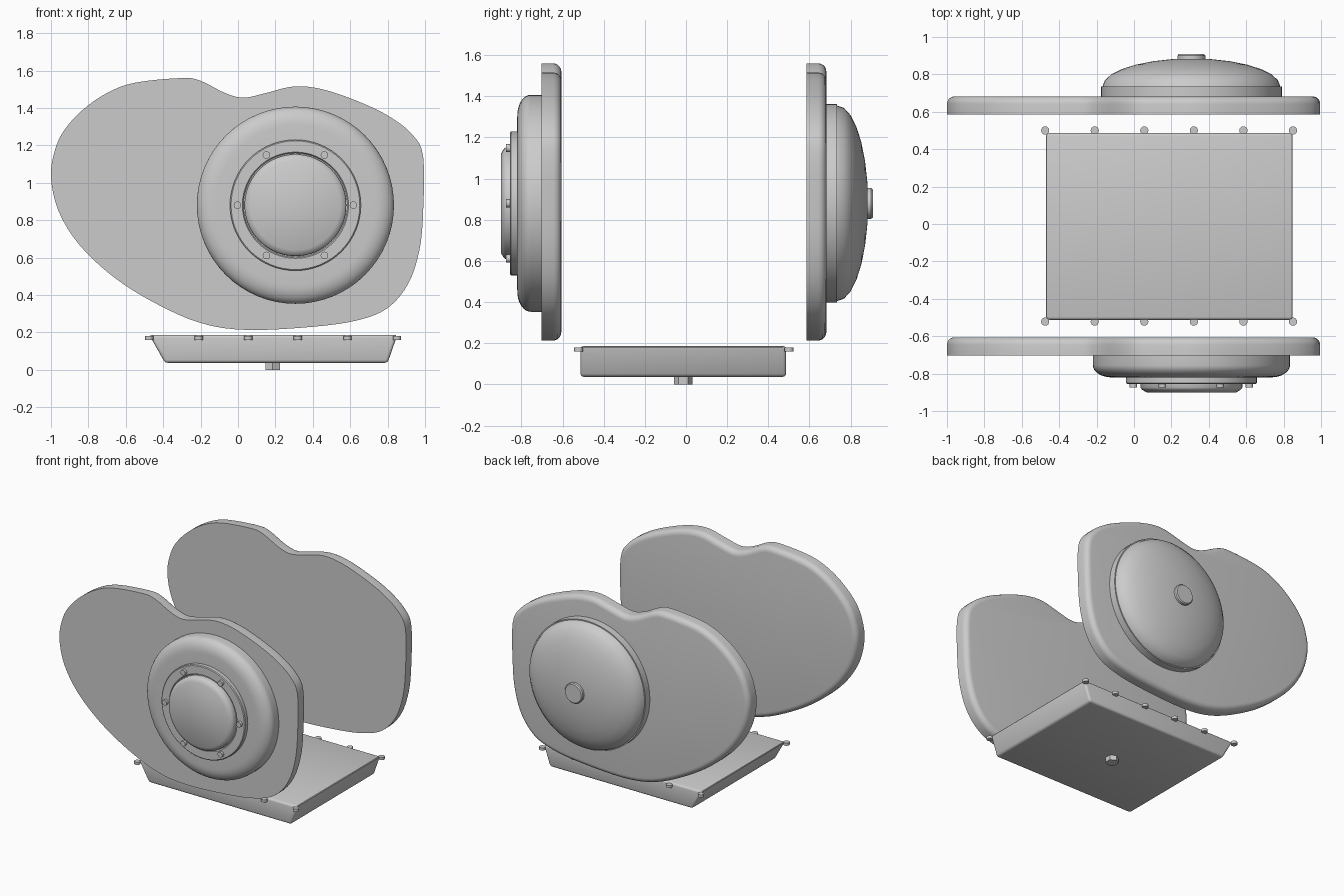
import bpy, bmesh, math
from mathutils import Vector, Matrix

cube = bpy.data.objects.get("Cube")
if cube:
    bpy.data.objects.remove(cube, do_unlink=True)

metal = bpy.data.materials.new("light_grey_metal")
metal.use_nodes = True
grey = (0.6, 0.6, 0.6, 1)
metal.diffuse_color = grey
metal.node_tree.nodes["Principled BSDF"].inputs["Base Color"].default_value = grey

HUB_X, HUB_Z = 0.307, 0.88


def finish(name, bm, angle=35):
    bmesh.ops.recalc_face_normals(bm, faces=bm.faces)
    mesh = bpy.data.meshes.new(name)
    bm.to_mesh(mesh)
    bm.free()
    ob = bpy.data.objects.new(name, mesh)
    bpy.context.collection.objects.link(ob)
    mesh.materials.append(metal)
    bpy.ops.object.select_all(action="DESELECT")
    ob.select_set(True)
    bpy.context.view_layer.objects.active = ob
    bpy.ops.object.shade_smooth_by_angle(angle=math.radians(angle))
    return ob


def lathe(name, profile, steps=64, angle=35):
    """Spin (radius, y) points about the hub axis."""
    bm = bmesh.new()
    verts = [bm.verts.new((r, y, 0)) for r, y in profile]
    edges = [bm.edges.new(pair) for pair in zip(verts, verts[1:])]
    bmesh.ops.spin(bm, geom=verts + edges, cent=(0, 0, 0), axis=(0, 1, 0),
                   angle=math.tau, steps=steps)
    bmesh.ops.remove_doubles(bm, verts=bm.verts, dist=0.0005)
    bmesh.ops.translate(bm, verts=bm.verts, vec=(HUB_X, 0, HUB_Z))
    return finish(name, bm, angle)


def arc(r, y, radius_r, radius_y, steps):
    """Quarter ellipse about (r, y), from the rim to the crown."""
    turns = [math.pi / 2 * i / steps for i in range(steps + 1)]
    return [(r + radius_r * math.cos(t), y + radius_y * math.sin(t)) for t in turns]


def bolt(name, centre, radius, depth, sides, along_y=False):
    bm = bmesh.new()
    turn = Matrix.Rotation(math.pi / 2, 4, "X") if along_y else Matrix()
    bmesh.ops.create_cone(bm, cap_ends=True, segments=sides, radius1=radius,
                          radius2=radius, depth=depth,
                          matrix=Matrix.Translation(centre) @ turn)
    return finish(name, bm)


def smooth_loop(points, steps=4):
    """Closed Catmull-Rom curve through the points."""
    pts = [Vector(p) for p in points]
    out = []
    for i in range(len(pts)):
        a, b, c, d = (pts[(i + k) % len(pts)] for k in (-1, 0, 1, 2))
        for s in range(steps):
            t = s / steps
            out.append(b + (c - a) * t / 2 + (a * 2 - b * 5 + c * 4 - d) * t**2 / 2
                       + (b * 3 - a - c * 3 + d) * t**3 / 2)
    return out


# Side plates: curved outline, rounded on the rear rim only
outline = [(-1, 1.03), (-.98, 1.17), (-.93, 1.28), (-.83, 1.39), (-.7, 1.48),
           (-.55, 1.535), (-.3, 1.56), (-.2, 1.545), (-.07, 1.48), (.03, 1.455),
           (.15, 1.48), (.3, 1.515), (.45, 1.5), (.63, 1.44), (.8, 1.36),
           (.93, 1.26), (.99, 1.14), (.99, .85), (.97, .64), (.91, .46),
           (.8, .33), (.64, .265), (.4, .23), (.05, .213), (-.2, .25),
           (-.45, .36), (-.67, .5), (-.85, .67), (-.96, .85)]


def plate(name, y, depth=0.097):
    bm = bmesh.new()
    face = bm.faces.new([bm.verts.new((p.x, y, p.y)) for p in smooth_loop(outline)])
    cap = bmesh.ops.extrude_face_region(bm, geom=[face], use_keep_orig=True)["geom"]
    bmesh.ops.translate(bm, vec=(0, depth, 0),
                        verts=[g for g in cap if isinstance(g, bmesh.types.BMVert)])
    rim = [e for e in bm.edges if all(v.co.y > y + depth / 2 for v in e.verts)]
    bmesh.ops.bevel(bm, geom=rim, offset=0.04, segments=5, profile=0.5, affect="EDGES")
    return finish(name, bm, 40)


plate("front_plate", -0.703)
plate("rear_plate", 0.585)

# Front cover: rounded ring, bolted flange and raised cap
lathe("front_ring", [(0, -.69), (.527, -.69)] + arc(.427, -.755, .1, -.065, 8)
      + [(.34, -.822), (0, -.822)])
lathe("flange", [(0, -.80), (.35, -.80), (.35, -.85), (.344, -.855),
                 (.284, -.855), (.278, -.845), (0, -.845)])
lathe("hub_cap", [(0, -.84), (.272, -.84), (.272, -.875), (.265, -.885),
                  (.24, -.9), (0, -.9)], angle=45)
for i in range(6):
    a = math.tau * i / 6
    bolt(f"flange_bolt_{i + 1}", (HUB_X + .31 * math.cos(a), -.86, HUB_Z + .31 * math.sin(a)),
         .02, .03, 16, along_y=True)

# Rear cover: shallow dome on a short collar, with a centre knob
lathe("rear_dome", [(0, .67), (.483, .67), (.483, .735)] + arc(0, .735, .475, .15, 7))
lathe("dome_knob", [(0, .87), (.075, .87), (.075, .9), (.068, .908), (0, .908)], 24)

# Oil pan: box with raked ends and softened edges
bm = bmesh.new()
low = [bm.verts.new((x, y, .037)) for x, y in ((-.39, -.513), (.8, -.513), (.8, .487), (-.39, .487))]
high = [bm.verts.new((v.co.x + (-.085 if v.co.x < 0 else .052), v.co.y, .187)) for v in low]
bm.faces.new(low)
bm.faces.new(high)
for i in range(4):
    j = (i + 1) % 4
    bm.faces.new((low[i], low[j], high[j], high[i]))
bmesh.ops.recalc_face_normals(bm, faces=bm.faces)
bmesh.ops.bevel(bm, geom=bm.edges[:], offset=.016, segments=3, profile=.5, affect="EDGES")
finish("oil_pan", bm)

# Pan bolts along both long edges, and the drain plug
for side, y in (("front", -.522), ("rear", .5)):
    for i in range(6):
        bolt(f"pan_bolt_{side}_{i + 1}", (-.475 + .265 * i, y, .17), .022, .02, 16)
bolt("drain_plug", (.185, -.013, .025), .045, .05, 6)
